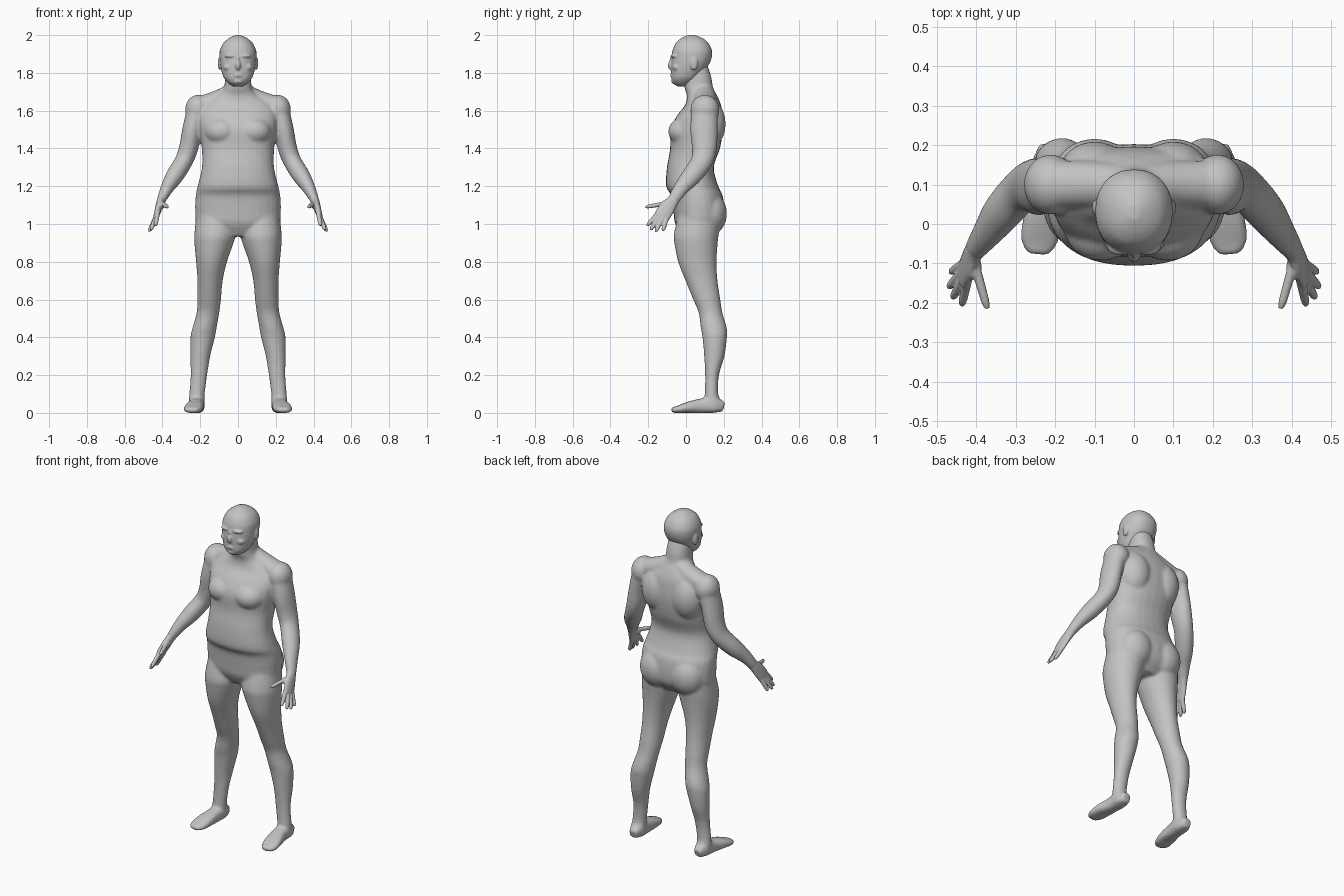
import bpy, bmesh, math
from mathutils import Vector, Matrix

skin = bpy.data.materials.new("plain grey")
skin.diffuse_color = (0.55, 0.55, 0.55, 1)


def catmull(rows, steps=4):
    """Smoothly interpolate a list of equal-length tuples."""
    out = []
    for i in range(len(rows) - 1):
        p0, p1 = rows[max(i - 1, 0)], rows[i]
        p2, p3 = rows[i + 1], rows[min(i + 2, len(rows) - 1)]
        for k in range(steps):
            t = k / steps
            out.append([0.5 * (2 * b + (c - a) * t + (2 * a - 5 * b + 4 * c - d) * t * t
                               + (3 * b - a - 3 * c + d) * t ** 3)
                        for a, b, c, d in zip(p0, p1, p2, p3)])
    return out + [list(rows[-1])]


def loft(bm, rows, side=None, power=2.0, sx=1, n=28):
    """Loft (x, y, z, a, b) sections; level if side is None, else square to the path."""
    rows = catmull(rows)
    mids = [Vector(r[:3]) for r in rows]
    rings = []
    for i, r in enumerate(rows):
        if side is None:
            u, v = Vector((1, 0, 0)), Vector((0, 1, 0))
        else:
            t = (mids[min(i + 1, len(mids) - 1)] - mids[max(i - 1, 0)]).normalized()
            u = Vector(side)
            u = (u - t * u.dot(t)).normalized()
            v = t.cross(u)
        ring = []
        for k in range(n):
            ang = 2 * math.pi * k / n
            c, s = math.cos(ang), math.sin(ang)
            p = (mids[i] + u * max(r[3], .002) * math.copysign(abs(c) ** (2 / power), c)
                 + v * max(r[4], .002) * math.copysign(abs(s) ** (2 / power), s))
            ring.append(bm.verts.new((p.x * sx, p.y, p.z)))
        rings.append(ring)
    for a, b in zip(rings, rings[1:]):
        for k in range(n):
            bm.faces.new((a[k], a[(k + 1) % n], b[(k + 1) % n], b[k]))
    bm.faces.new(rings[0][::-1])
    bm.faces.new(rings[-1])


def blob(bm, centre, radii, sx=1):
    m = Matrix.Translation((centre[0] * sx, centre[1], centre[2])) @ Matrix.Diagonal((*radii, 1))
    bmesh.ops.create_uvsphere(bm, u_segments=24, v_segments=16, radius=1, matrix=m)


def fuse(bm, name, voxel, iterations):
    """Turn overlapping shells into one smooth skin."""
    bmesh.ops.recalc_face_normals(bm, faces=bm.faces)
    me = bpy.data.meshes.new(name)
    bm.to_mesh(me)
    bm.free()
    me.materials.append(skin)
    ob = bpy.data.objects.new(name, me)
    bpy.context.collection.objects.link(ob)
    rm = ob.modifiers.new("skin", 'REMESH')
    rm.mode, rm.voxel_size, rm.use_smooth_shade = 'VOXEL', voxel, True
    sm = ob.modifiers.new("soften", 'SMOOTH')
    sm.factor, sm.iterations = 0.5, iterations
    for p in me.polygons:
        p.use_smooth = True


# Torso and neck
bm = bmesh.new()
loft(bm, [(0, y, z, a, b) for z, y, a, b in [
    (.935, .06, .10, .08), (1.0, .068, .212, .125), (1.07, .068, .227, .135),
    (1.15, .058, .224, .136), (1.2, .033, .214, .138), (1.3, .023, .191, .124),
    (1.4, .048, .192, .132), (1.5, .057, .205, .139), (1.57, .072, .21, .122),
    (1.63, .09, .19, .095), (1.68, .085, .11, .08), (1.72, .068, .075, .076),
    (1.78, .06, .068, .074), (1.85, .05, .06, .06)]], power=2.25)

for s in (1, -1):
    # Chest, shoulder blade, shoulder, buttock
    blob(bm, (.085, -.01, 1.49), (.092, .084, .075), s)
    blob(bm, (.1, .12, 1.53), (.095, .09, .13), s)
    blob(bm, (.212, .1, 1.605), (.068, .077, .079), s)
    blob(bm, (.1, .125, 1.055), (.105, .092, .115), s)
    # Neck to shoulder slope
    loft(bm, [(.02, .09, 1.69, .06, .06), (.1, .1, 1.655, .06, .056),
              (.2, .1, 1.625, .06, .052)], (0, 1, 0), sx=s)
    # Arm
    loft(bm, [(.215, .1, 1.61, .07, .055), (.243, .095, 1.5, .073, .052),
              (.262, .097, 1.4, .066, .051), (.289, .082, 1.33, .058, .048),
              (.335, .03, 1.255, .053, .047), (.375, -.025, 1.19, .041, .035),
              (.407, -.068, 1.125, .031, .024)], (0, 1, 0), sx=s)
    # Leg
    loft(bm, [(x, y, z, a, b) for z, x, y, a, b in [
        (1.05, .12, .07, .1, .11), (.95, .122, .055, .109, .119), (.9, .127, .053, .104, .115),
        (.8, .14, .06, .082, .102), (.7, .148, .082, .067, .085), (.6, .153, .11, .063, .072),
        (.53, .159, .13, .06, .063), (.45, .177, .147, .064, .069), (.4, .187, .152, .065, .065),
        (.3, .2, .15, .053, .054), (.2, .207, .138, .044, .037), (.1, .217, .135, .041, .036),
        (.05, .22, .142, .042, .05), (.01, .22, .142, .038, .054)]], sx=s)
    # Foot
    loft(bm, [(.217, .2, .03, .024, .026), (.218, .15, .042, .042, .042),
              (.222, .08, .037, .042, .039), (.232, .01, .029, .05, .029),
              (.241, -.045, .018, .047, .019), (.245, -.077, .015, .028, .013)],
         (1, 0, 0), power=2.6, sx=s)
fuse(bm, "body", .0075, 10)

# Head
bm = bmesh.new()
loft(bm, [(0, y, z, a, b) for z, y, a, b in [
    (1.728, -.01, .025, .035), (1.745, -.013, .05, .054), (1.77, -.005, .073, .072),
    (1.8, .005, .085, .083), (1.84, .02, .094, .099), (1.88, .03, .098, .106),
    (1.92, .033, .096, .104), (1.96, .032, .076, .085), (1.985, .031, .046, .054),
    (2.0, .03, .014, .018)]], power=2.2)
blob(bm, (0, -.076, 1.84), (.016, .021, .027))
blob(bm, (0, -.066, 1.865), (.011, .021, .035))
blob(bm, (0, -.064, 1.788), (.03, .021, .014))
blob(bm, (0, -.056, 1.757), (.03, .022, .018))
for s in (1, -1):
    # Brow, cheek, ear
    blob(bm, (.034, -.055, 1.89), (.037, .025, .013), s)
    blob(bm, (.048, -.045, 1.83), (.03, .027, .022), s)
    blob(bm, (.096, .042, 1.85), (.011, .021, .036), s)
fuse(bm, "head", .0045, 6)

# Hands: palm, four fingers and thumb
across = (-.1, -.8, .55)
for s, name in ((1, "left_hand"), (-1, "right_hand")):
    bm = bmesh.new()
    loft(bm, [(.393, -.05, 1.153, .031, .026), (.407, -.07, 1.122, .032, .023),
              (.42, -.1, 1.085, .042, .019), (.432, -.125, 1.045, .042, .015),
              (.436, -.132, 1.033, .036, .012)], across, sx=s)
    for base, tip in [((.424, -.145, 1.062), (.437, -.205, .992)),
                      ((.43, -.133, 1.05), (.46, -.187, .97)),
                      ((.434, -.119, 1.039), (.47, -.16, .962)),
                      ((.436, -.103, 1.029), (.465, -.122, .965)),
                      ((.405, -.1, 1.11), (.373, -.213, 1.09))]:
        a, b = Vector(base), Vector(tip)
        d = b - a
        loft(bm, [(*(a - d * .15), .013, .013), (*(a + d * .4), .012, .012),
                  (*(a + d * .85), .0105, .0105), (*(a + d * 1.02), .006, .006)],
             across if base[2] < 1.1 else (0, 0, 1), sx=s, n=14)
    # Base of the thumb
    blob(bm, (.405, -.11, 1.1), (.018, .032, .022), s)
    fuse(bm, name, .0035, 4)
